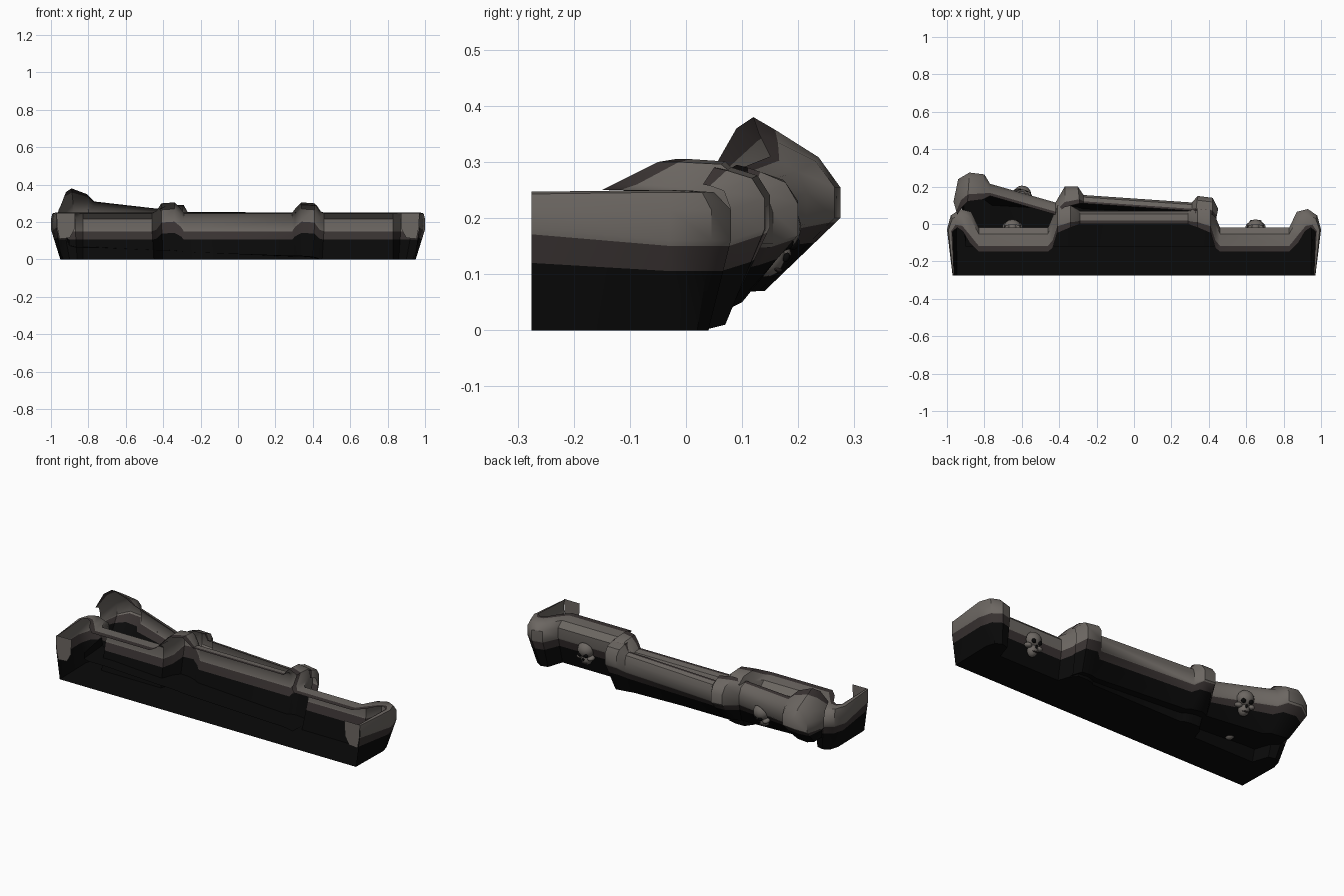
import bpy, bmesh, math
from mathutils import Vector, Matrix

if "Cube" in bpy.data.objects:
    bpy.data.objects.remove(bpy.data.objects["Cube"])


def material(name, rgb):
    m = bpy.data.materials.new(name)
    m.diffuse_color = (*rgb, 1)
    m.use_nodes = True
    m.node_tree.nodes["Principled BSDF"].inputs["Base Color"].default_value = m.diffuse_color
    return m


MATS = [material("grey_stone", (0.15, 0.135, 0.122)),
        material("brown_stone", (0.040, 0.032, 0.031)),
        material("black_stone", (0.0028, 0.0028, 0.0028))]


def finish(name, bm, angle=40):
    me = bpy.data.meshes.new(name)
    bm.to_mesh(me)
    bm.free()
    for m in MATS:
        me.materials.append(m)
    ob = bpy.data.objects.new(name, me)
    bpy.context.collection.objects.link(ob)
    bpy.ops.object.select_all(action='DESELECT')
    ob.select_set(True)
    bpy.context.view_layer.objects.active = ob
    bpy.ops.object.shade_smooth_by_angle(angle=math.radians(angle))
    return ob


def profile(st):
    # inner lip, rounded shoulder, outer band, then slope to the foot
    (ox, oy), (ix, iy), zt, (bx, by, bz), roll = st
    o, i, b = Vector((ox, oy, zt - roll)), Vector((ix, iy, zt)), Vector((bx, by, bz))
    down = Vector((0, 0, 1))
    low = o - down * (0.065 if oy < -0.2 else 0.09)
    return [i, i.lerp(o, 0.25), i.lerp(o, 0.75) - down * 0.004, o - down * 0.035, low,
            low.lerp(b, 0.06), low.lerp(b, 0.34), b]


ROW_COLOURS = [1, 0, 0, 0, 0, 1, 2]


def wall(name, stations, floor=False):
    bm = bmesh.new()
    rows = [[bm.verts.new(p) for p in profile(s)] for s in stations]
    for a, b in zip(rows, rows[1:]):
        for k, colour in enumerate(ROW_COLOURS):
            f = bm.faces.new((a[k], a[k + 1], b[k + 1], b[k]))
            f.material_index = colour
    if floor:
        f = bm.faces.new([r[-1] for r in rows])
        f.material_index = 2
    bmesh.ops.recalc_face_normals(bm, faces=bm.faces[:])
    if floor:
        # keep the floor facing down and the wall facing out
        bm.faces.ensure_lookup_table()
        if bm.faces[-1].normal.z > 0:
            bmesh.ops.reverse_faces(bm, faces=bm.faces[:])
    return finish(name, bm)


# main hollow trough: right half from the front end to the middle, then mirrored
half = [((.97, -.275), (.962, -.275), .247, (.945, -.275)),
        ((1.0, -.03), (.97, -.04), .25, (.95, -.03)),
        ((.98, .045), (.945, -.02), .25, (.935, .02)),
        ((.93, .08), (.915, -.04), .25, (.90, .04)),
        ((.87, .065), (.88, -.10), .25, (.86, .03)),
        ((.83, -.02), (.83, -.15), .25, (.83, -.06)),
        ((.46, -.02), (.46, -.15), .25, (.45, -.06)),
        ((.435, .04), (.435, -.13), .26, (.43, .0)),
        ((.41, .10), (.41, -.05), .30, (.40, .04)),
        ((.34, .10), (.34, -.02), .305, (.34, .04)),
        ((.305, .08), (.31, -.01), .275, (.30, .03)),
        ((.29, .07), (.29, .0), .25, (.29, .02))]


def station(s, sign):
    (ox, oy), (ix, iy), z, (bx, by) = s
    return ((ox * sign, oy), (ix * sign, iy), z, (bx * sign, by, 0), 0)


wall("stone_trough", [station(s, 1) for s in half] + [station(s, -1) for s in reversed(half)],
     floor=True)

# short front returns of the end walls
for side, sign in (("right", 1), ("left", -1)):
    bm = bmesh.new()
    outline = [(.97, .247), (.87, .247), (.875, .16), (.90, .115), (.955, .11), (.968, .18)]
    vs = [bm.verts.new((x * sign, -.274, z)) for x, z in outline]
    f = bm.faces.new(vs)
    f.normal_update()
    if f.normal.y > 0:
        f.normal_flip()
    finish("front_return_" + side, bm)

# second wall piece leaning away behind the trough, rising to the left
lean = [
    ((.45, .08), (.44, .03), .26, (.43, .03, .0), .01),
    ((.42, .14), (.42, .05), .29, (.40, .07, .01), .02),
    ((.34, .15), (.33, .06), .295, (.34, .07, .015), .02),
    ((.31, .115), (.31, .07), .25, (.30, .06, .015), .005),
    ((-.27, .155), (-.27, .11), .255, (-.27, .08, .04), .01),
    ((-.30, .20), (-.29, .11), .29, (-.30, .09, .045), .03),
    ((-.37, .20), (-.37, .09), .295, (-.37, .10, .05), .03),
    ((-.42, .115), (-.42, .05), .27, (-.41, .08, .05), .02),
    ((-.77, .215), (-.77, .15), .31, (-.76, .10, .07), .03),
    ((-.80, .265), (-.81, .13), .35, (-.80, .13, .07), .06),
    ((-.88, .275), (-.89, .12), .38, (-.87, .14, .07), .09),
    ((-.94, .24), (-.92, .09), .36, (-.91, .13, .08), .09),
    ((-.965, .12), (-.945, .05), .29, (-.92, .08, .12), .03)]
wall("leaning_wall", lean)

# sloping floor of the leaning piece, reaching into the trough
bm = bmesh.new()
feet = [s[3] for s in lean]
pairs = [(bm.verts.new(p), bm.verts.new((max(p[0], -.9), -.12, p[2] * .8 + .008))) for p in feet]
for a, b in zip(pairs, pairs[1:]):
    f = bm.faces.new((a[0], a[1], b[1], b[0]))
    f.material_index = 2
bmesh.ops.recalc_face_normals(bm, faces=bm.faces[:])
finish("leaning_floor", bm)


def skull(name, loc, tilt, turn):
    bm = bmesh.new()

    def ball(pos, size, colour):
        m = Matrix.Translation(pos) @ Matrix.Diagonal((*size, 1))
        r = bmesh.ops.create_uvsphere(bm, u_segments=14, v_segments=9, radius=1, matrix=m)
        for v in r["verts"]:
            for f in v.link_faces:
                f.material_index = colour
    ball((0, 0, .025), (.048, .045, .045), 0)          # cranium
    ball((0, .008, -.03), (.03, .032, .035), 0)        # jaw
    for s in (-1, 1):
        ball((s * .034, .012, -.012), (.02, .025, .014), 0)   # cheeks
        ball((s * .02, .037, .012), (.013, .009, .012), 2)    # eye sockets
    ball((0, .04, -.014), (.006, .006, .009), 2)       # nose
    ball((0, .036, -.04), (.018, .006, .004), 1)       # mouth
    # remove the back half so nothing shows inside the wall
    bmesh.ops.bisect_plane(bm, geom=bm.verts[:] + bm.edges[:] + bm.faces[:],
                           plane_co=(0, 0.004, 0), plane_no=(0, -1, 0), clear_outer=True)
    ob = finish(name, bm)
    ob.location = loc
    ob.rotation_euler = (tilt, 0, turn)


skull("skull_right", (.65, -.026, .115), -.25, 0)
skull("skull_left", (-.65, -.026, .115), -.25, 0)
skull("skull_leaning", (-.60, .150, .160), -.45, -.28)
